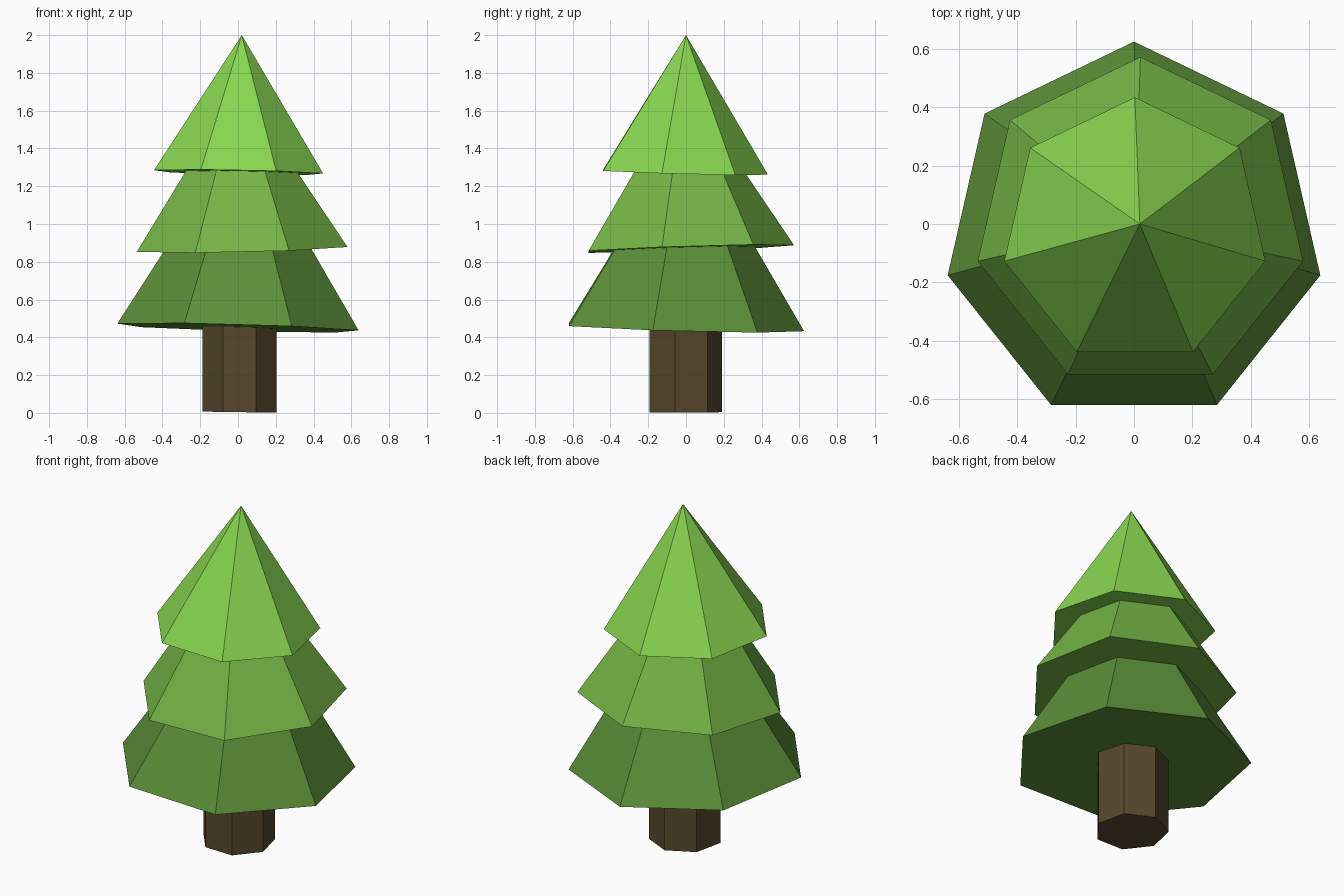
import bpy, bmesh
from math import sin, cos, pi

if "Cube" in bpy.data.objects:
    bpy.data.objects.remove(bpy.data.objects["Cube"])

SIDES = 7


def material(name, rgb):
    mat = bpy.data.materials.new(name)
    mat.diffuse_color = (*rgb, 1)
    mat.use_nodes = True
    mat.node_tree.nodes["Principled BSDF"].inputs["Base Color"].default_value = mat.diffuse_color
    return mat


def ring(bm, centre, radius, tilt=(0, 0)):
    """Heptagon with one corner towards +y; tilt is the z slope along x and y."""
    cx, cy, cz = centre
    verts = []
    for i in range(SIDES):
        a = pi / 2 + 2 * pi * i / SIDES
        x, y = cx + radius * cos(a), cy + radius * sin(a)
        verts.append(bm.verts.new((x, y, cz + tilt[0] * x + tilt[1] * y)))
    return verts


def finish(bm, name, mat):
    bmesh.ops.recalc_face_normals(bm, faces=bm.faces)
    mesh = bpy.data.meshes.new(name)
    bm.to_mesh(mesh)
    bm.free()
    mesh.materials.append(mat)
    obj = bpy.data.objects.new(name, mesh)
    bpy.context.collection.objects.link(obj)


def cone(name, centre, radius, tilt, apex, mat):
    bm = bmesh.new()
    base = ring(bm, centre, radius, tilt)
    tip = bm.verts.new(apex)
    bm.faces.new(base)
    for i in range(SIDES):
        bm.faces.new((base[i], base[(i + 1) % SIDES], tip))
    finish(bm, name, mat)


def prism(name, low, high, radius, tilt, mat):
    bm = bmesh.new()
    a, b = ring(bm, low, radius, tilt), ring(bm, high, radius)
    bm.faces.new(a)
    bm.faces.new(b)
    for i in range(SIDES):
        j = (i + 1) % SIDES
        bm.faces.new((a[i], a[j], b[j], b[i]))
    finish(bm, name, mat)


# Trunk
prism("trunk", (0.008, -0.012, 0.004), (0.008, -0.012, 0.6), 0.202, (-0.015, 0),
      material("bark", (0.095, 0.064, 0.025)))

# Three slightly crooked foliage tiers
cone("lower_foliage", (0, -0.03, 0.45), 0.655, (-0.028, -0.028),
     (0.022, 0.005, 1.5), material("dark_green", (0.107, 0.274, 0.04)))
cone("middle_foliage", (0.022, 0, 0.869), 0.572, (0.023, 0.032),
     (0.003, -0.005, 1.74), material("mid_green", (0.175, 0.46, 0.06)))
cone("top_foliage", (0.003, -0.025, 1.273), 0.459, (-0.019, -0.027),
     (0.02, 0, 2), material("light_green", (0.245, 0.67, 0.08)))
